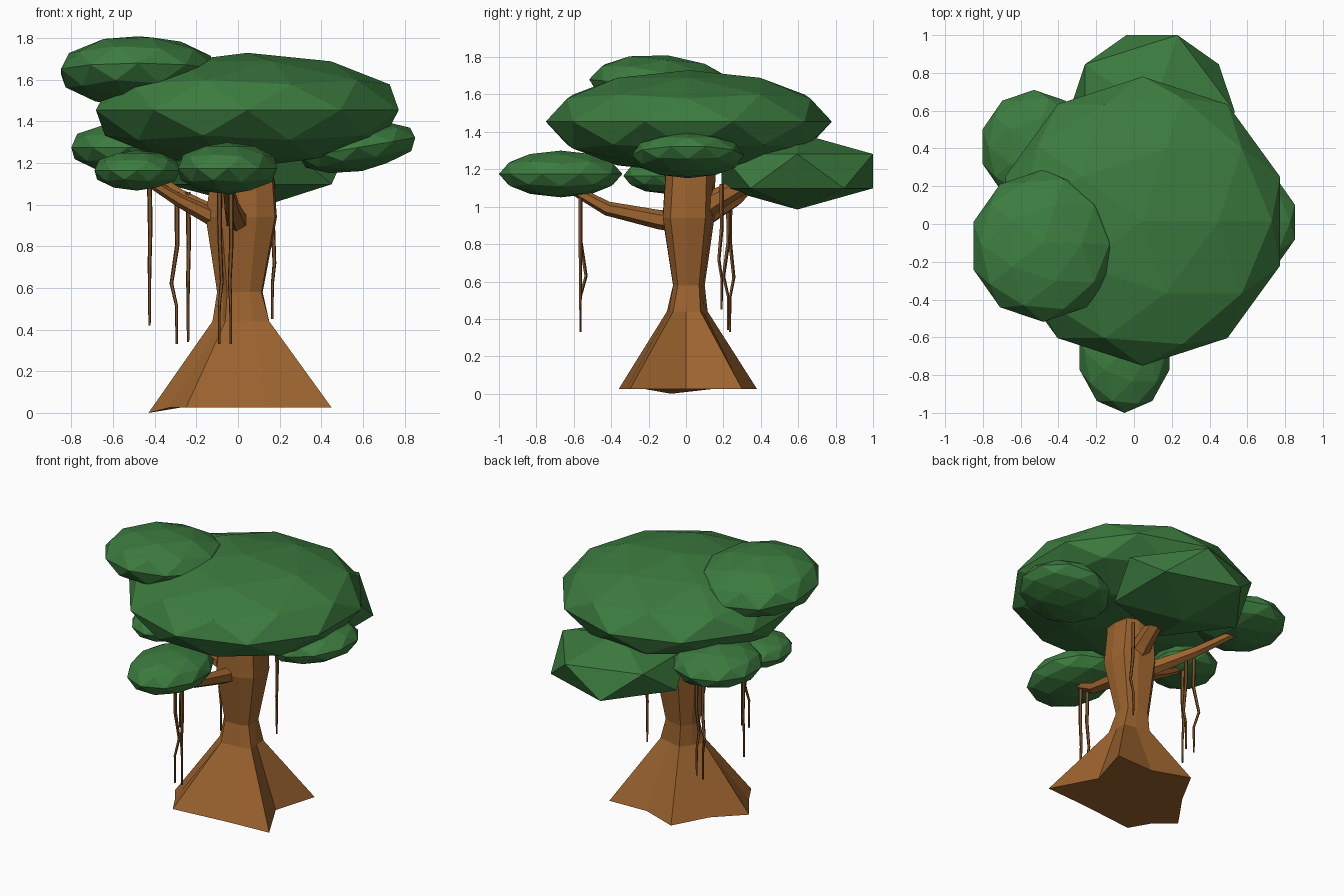
import bpy, bmesh, math
from mathutils import Vector

if "Cube" in bpy.data.objects:
    bpy.data.objects.remove(bpy.data.objects["Cube"])


def material(name, rgb):
    m = bpy.data.materials.new(name)
    m.diffuse_color = (*rgb, 1)
    m.use_nodes = True
    m.node_tree.nodes["Principled BSDF"].inputs["Base Color"].default_value = m.diffuse_color
    return m


LEAF = material("leaf", (0.045, 0.2, 0.05))
BARK = material("bark", (0.33, 0.125, 0.028))
ROOT = material("root", (0.2, 0.08, 0.02))


def add_object(name, bm, mat):
    bmesh.ops.recalc_face_normals(bm, faces=bm.faces)
    me = bpy.data.meshes.new(name)
    bm.to_mesh(me)
    bm.free()
    me.materials.append(mat)
    ob = bpy.data.objects.new(name, me)
    bpy.context.collection.objects.link(ob)
    return ob


def loft(name, rings, mat):
    """Skin a list of equal-length point rings and cap both ends."""
    bm = bmesh.new()
    vs = [[bm.verts.new(p) for p in r] for r in rings]
    n = len(vs[0])
    for a, b in zip(vs, vs[1:]):
        for i in range(n):
            j = (i + 1) % n
            bm.faces.new((a[i], a[j], b[j], b[i]))
    bm.faces.new(vs[0][::-1])
    bm.faces.new(vs[-1])
    return add_object(name, bm, mat)


def tube(name, path, r0, r1, mat, sides=6):
    """Tapered faceted tube along a path."""
    pts = [Vector(p) for p in path]
    rings = []
    for i, p in enumerate(pts):
        t = (pts[min(i + 1, len(pts) - 1)] - pts[max(i - 1, 0)]).normalized()
        ref = Vector((0, 0, 1)) if abs(t.z) < 0.8 else Vector((1, 0, 0))
        u = t.cross(ref).normalized()
        v = u.cross(t)
        r = r0 + (r1 - r0) * i / (len(pts) - 1)
        rings.append([p + r * (u * math.cos(a) + v * math.sin(a))
                      for a in (math.tau * (k + 0.5) / sides for k in range(sides))])
    return loft(name, rings, mat)


def foliage(name, center, radii, subdiv=2, rot=(0, 0, 0)):
    bm = bmesh.new()
    bmesh.ops.create_icosphere(bm, subdivisions=subdiv, radius=1)
    ob = add_object(name, bm, LEAF)
    ob.location, ob.scale, ob.rotation_euler = center, radii, rot


# canopy clumps
foliage("main_canopy", (0.045, 0.015, 1.455), (0.765, 0.765, 0.275))
foliage("upper_left_clump", (-0.48, -0.115, 1.64), (0.39, 0.405, 0.17), rot=(-0.1, 0, 0))
foliage("front_clump", (-0.05, -0.67, 1.175), (0.25, 0.33, 0.125))
foliage("left_clump", (-0.485, -0.1, 1.165), (0.215, 0.235, 0.097))
foliage("back_left_clump", (-0.53, 0.41, 1.275), (0.285, 0.3, 0.125))
foliage("right_clump", (0.575, 0.01, 1.275), (0.295, 0.3, 0.115), rot=(0, -0.17, 0))
foliage("back_clump", (0.095, 0.595, 1.19), (0.49, 0.476, 0.205), subdiv=1)

# trunk: star-shaped root flare rising into a rounder stem
base = [(0.45, -0.3), (0.29, 0.0), (0.38, 0.3), (0.1, 0.29), (-0.15, 0.38),
        (-0.28, 0.14), (-0.43, -0.08), (-0.33, -0.22), (-0.25, -0.36), (0.14, -0.32)]
rings = [[(x, y, 0.0 if i == 6 else 0.025) for i, (x, y) in enumerate(base)]]
# z, centre x, centre y, radius x, radius y, amount of star shape kept
for z, cx, cy, rx, ry, star in [(0.44, 0.025, 0.0, 0.145, 0.12, 0.18),
                                (0.58, 0.015, 0.01, 0.115, 0.095, 0.1),
                                (0.94, 0.025, 0.005, 0.18, 0.155, 0.1),
                                (1.17, 0.03, 0.015, 0.155, 0.15, 0.1),
                                (1.32, 0.03, 0.02, 0.17, 0.16, 0.1)]:
    ring = []
    for i, (x, y) in enumerate(base):
        a = math.atan2(y, x)
        k = 1 + star * (0.2 if i % 2 == 0 else -1)
        ring.append((cx + rx * k * math.cos(a), cy + ry * k * math.sin(a), z))
    rings.append(ring)
loft("trunk", rings, BARK)

# branches reaching into the clumps
tube("front_branch", [(0, 0, 0.92), (-0.01, -0.14, 0.93), (-0.03, -0.42, 0.99),
                      (-0.05, -0.62, 1.1)], 0.065, 0.025, BARK)
tube("back_left_branch", [(0, 0, 0.9), (-0.12, 0.12, 0.95), (-0.28, 0.27, 1.04),
                          (-0.5, 0.42, 1.2)], 0.06, 0.025, BARK)
tube("left_branch", [(0, 0, 0.92), (-0.14, -0.01, 0.95), (-0.28, -0.03, 1.02),
                     (-0.46, -0.06, 1.13)], 0.055, 0.02, BARK)
tube("back_branch", [(0.03, 0.02, 0.95), (0.05, 0.15, 1.03), (0.08, 0.4, 1.17)],
     0.08, 0.04, BARK)

# hanging roots: x, y, top z, bottom z, sideways kink x, kink y
hanging = [(-0.09, -0.565, 1.08, 0.33, 0.012, 0.03), (-0.035, -0.565, 1.08, 0.33, -0.005, 0.0),
           (-0.425, -0.03, 1.11, 0.42, 0.0, 0.01), (-0.295, 0.235, 1.06, 0.33, -0.025, 0.02),
           (-0.24, 0.225, 1.06, 0.34, 0.0, -0.025), (0.165, 0.19, 1.12, 0.45, 0.01, -0.015)]
for n, (x, y, top, bot, kx, ky) in enumerate(hanging):
    h = top - bot
    tube(f"hanging_root_{n + 1}", [(x, y, top), (x + 0.003, y, top - 0.35 * h),
                                   (x + kx, y + ky, top - 0.6 * h),
                                   (x, y, top - 0.75 * h), (x, y, bot)],
         0.013, 0.006, ROOT, 5)
